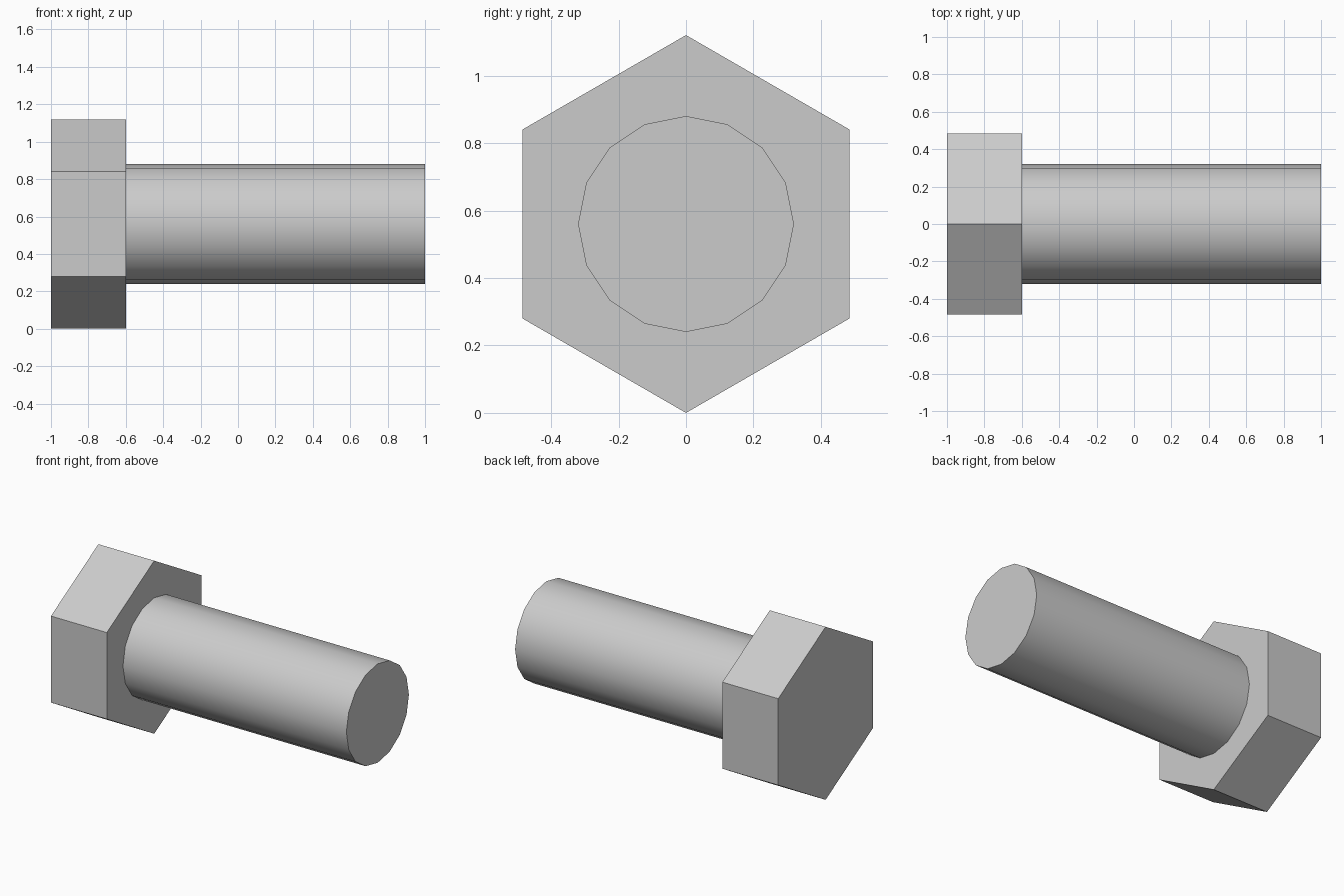
import bpy
import bmesh
from math import cos, sin, tau, radians

cube = bpy.data.objects.get("Cube")
if cube:
    bpy.data.objects.remove(cube, do_unlink=True)

CENTRE_Z = 0.56

steel = bpy.data.materials.new("plain_grey")
steel.use_nodes = True
GREY = (0.6, 0.6, 0.6, 1)
steel.diffuse_color = GREY
steel.node_tree.nodes["Principled BSDF"].inputs["Base Color"].default_value = GREY


def prism(name, sides, radius, x0, x1):
    """Regular prism along x with one corner pointing straight up."""
    bm = bmesh.new()
    ring = [bm.verts.new((x0, radius * sin(tau * i / sides),
                          CENTRE_Z + radius * cos(tau * i / sides)))
            for i in range(sides)]
    cap = bm.faces.new(ring)
    ext = bmesh.ops.extrude_face_region(bm, geom=[cap], use_keep_orig=True)
    far = [v for v in ext["geom"] if isinstance(v, bmesh.types.BMVert)]
    bmesh.ops.translate(bm, verts=far, vec=(x1 - x0, 0, 0))
    bmesh.ops.recalc_face_normals(bm, faces=bm.faces)
    mesh = bpy.data.meshes.new(name)
    bm.to_mesh(mesh)
    bm.free()
    mesh.materials.append(steel)
    obj = bpy.data.objects.new(name, mesh)
    bpy.context.collection.objects.link(obj)
    return obj


# Flat-sided hexagonal head
prism("hex_head", 6, 0.56, -1.0, -0.6)

# Round shaft, smooth around with sharp end caps
shaft = prism("shaft", 16, 0.32, -0.6, 1.0)
bpy.ops.object.select_all(action="DESELECT")
shaft.select_set(True)
bpy.context.view_layer.objects.active = shaft
bpy.ops.object.shade_smooth_by_angle(angle=radians(30))
